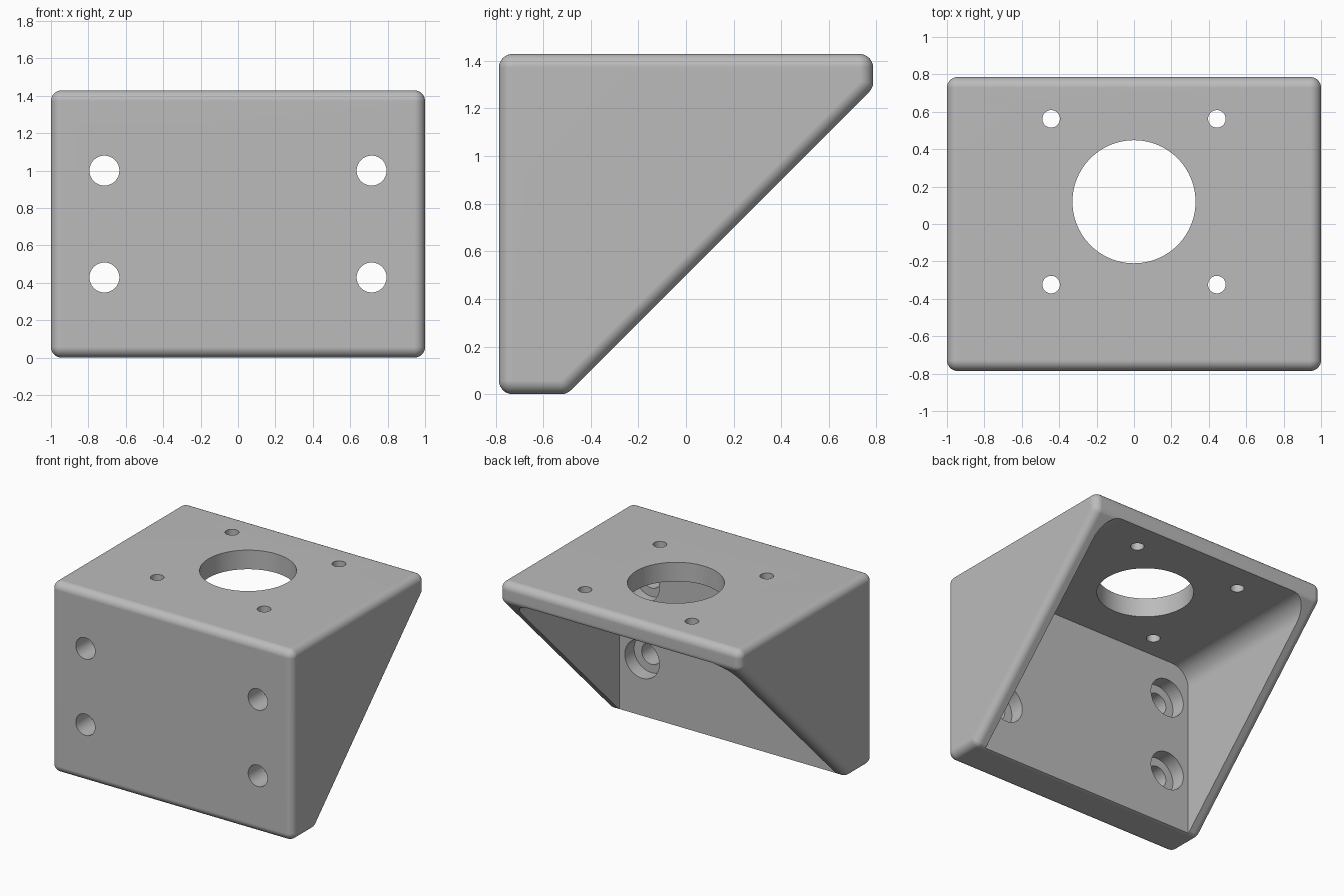
import bpy, bmesh, math
from mathutils import Matrix, Vector

cube = bpy.data.objects.get("Cube")
if cube:
    bpy.data.objects.remove(cube, do_unlink=True)

U = 1 / 7                                  # wall module
HALF_W, HALF_D, HEIGHT = 7 * U, 5.5 * U, 10 * U
WALL_Y = -HALF_D + 2 * U                   # inner face of the front wall
CEILING = HEIGHT - U                       # underside of the top plate
FILLET = 0.4 * U

grey = bpy.data.materials.new("light_grey")
grey.use_nodes = True
colour = (0.5, 0.5, 0.5, 1)
grey.diffuse_color = colour
grey.node_tree.nodes["Principled BSDF"].inputs["Base Color"].default_value = colour


def make_object(name, bm):
    bmesh.ops.recalc_face_normals(bm, faces=bm.faces)
    mesh = bpy.data.meshes.new(name)
    bm.to_mesh(mesh)
    bm.free()
    mesh.materials.append(grey)
    obj = bpy.data.objects.new(name, mesh)
    bpy.context.collection.objects.link(obj)
    return obj


def cylinder(name, radius, start, end, segments=48):
    """Cylinder between two points."""
    start, end = Vector(start), Vector(end)
    axis = end - start
    turn = axis.to_track_quat("Z", "Y").to_matrix().to_4x4()
    bm = bmesh.new()
    bmesh.ops.create_cone(bm, cap_ends=True, segments=segments, radius1=radius,
                          radius2=radius, depth=axis.length,
                          matrix=Matrix.Translation((start + end) / 2) @ turn)
    return make_object(name, bm)


# Filleted wedge body: hull of a ball at every inset corner of the side profile
r, t = FILLET, FILLET * math.tan(math.pi / 8)
profile = [(-HALF_D + r, r), (WALL_Y - t, r), (HALF_D - r, CEILING + t),
           (HALF_D - r, HEIGHT - r), (-HALF_D + r, HEIGHT - r)]
bm = bmesh.new()
for side in (-1, 1):
    for y, z in profile:
        place = Matrix.Translation((side * (HALF_W - r), y, z))
        bmesh.ops.create_uvsphere(bm, u_segments=32, v_segments=16, radius=r,
                                  matrix=place @ Matrix.Rotation(math.pi / 2, 4, "Y"))
hull = bmesh.ops.convex_hull(bm, input=bm.verts)
inside = {g for g in hull["geom_interior"] + hull["geom_unused"]
          if isinstance(g, bmesh.types.BMVert)}
bmesh.ops.delete(bm, geom=list(inside), context="VERTS")
bmesh.ops.dissolve_limit(bm, angle_limit=math.radians(0.5), verts=bm.verts, edges=bm.edges)
bracket = make_object("motor_bracket", bm)

# Cavity between the side walls, rounded where they meet the top plate
cutters = []
inner, curve = 0.9, U
outline = [(inner, -1)]
for i in range(13):
    a = i / 12 * math.pi / 2
    outline.append((inner - curve + curve * math.cos(a),
                    CEILING - curve + curve * math.sin(a)))
outline += [(-x, z) for x, z in reversed(outline)]
bm = bmesh.new()
face = bm.faces.new([bm.verts.new((x, WALL_Y, z)) for x, z in outline])
swept = bmesh.ops.extrude_face_region(bm, geom=[face])["geom"]
bmesh.ops.translate(bm, vec=(0, 2, 0),
                    verts=[g for g in swept if isinstance(g, bmesh.types.BMVert)])
cutters.append(make_object("cavity_cutter", bm))

# Motor opening and its four screw holes in the top plate
MOTOR_Y, SPACING = 0.119, 0.443
cutters.append(cylinder("motor_opening_cutter", 0.329, (0, MOTOR_Y, CEILING - 0.2),
                        (0, MOTOR_Y, HEIGHT + 0.2), 96))
for sx in (-1, 1):
    for sy in (-1, 1):
        x, y = sx * SPACING, MOTOR_Y + sy * SPACING
        cutters.append(cylinder("motor_screw_cutter", 0.047, (x, y, CEILING - 0.1),
                                (x, y, HEIGHT + 0.1), 32))

# Counterbored mounting holes in the front wall
for sx in (-1, 1):
    for z in (3 * U, 7 * U):
        x = sx * 5 * U
        cutters.append(cylinder("mount_hole_cutter", 0.08, (x, -1, z), (x, 0, z)))
        cutters.append(cylinder("counterbore_cutter", U, (x, WALL_Y - 0.11, z),
                                (x, WALL_Y + 0.2, z)))

# Cut everything out of the body
bpy.ops.object.select_all(action="DESELECT")
bracket.select_set(True)
bpy.context.view_layer.objects.active = bracket
for cutter in cutters:
    mod = bracket.modifiers.new("cut", "BOOLEAN")
    mod.operation = "DIFFERENCE"
    mod.solver = "EXACT"
    mod.object = cutter
    bpy.ops.object.modifier_apply(modifier=mod.name)
    bpy.data.objects.remove(cutter, do_unlink=True)

# Smooth fillets and bores, crisp cut edges, flat faces kept flat
bpy.ops.object.shade_smooth_by_angle(angle=math.radians(25))
weighted = bracket.modifiers.new("flat_faces", "WEIGHTED_NORMAL")
weighted.keep_sharp = True
